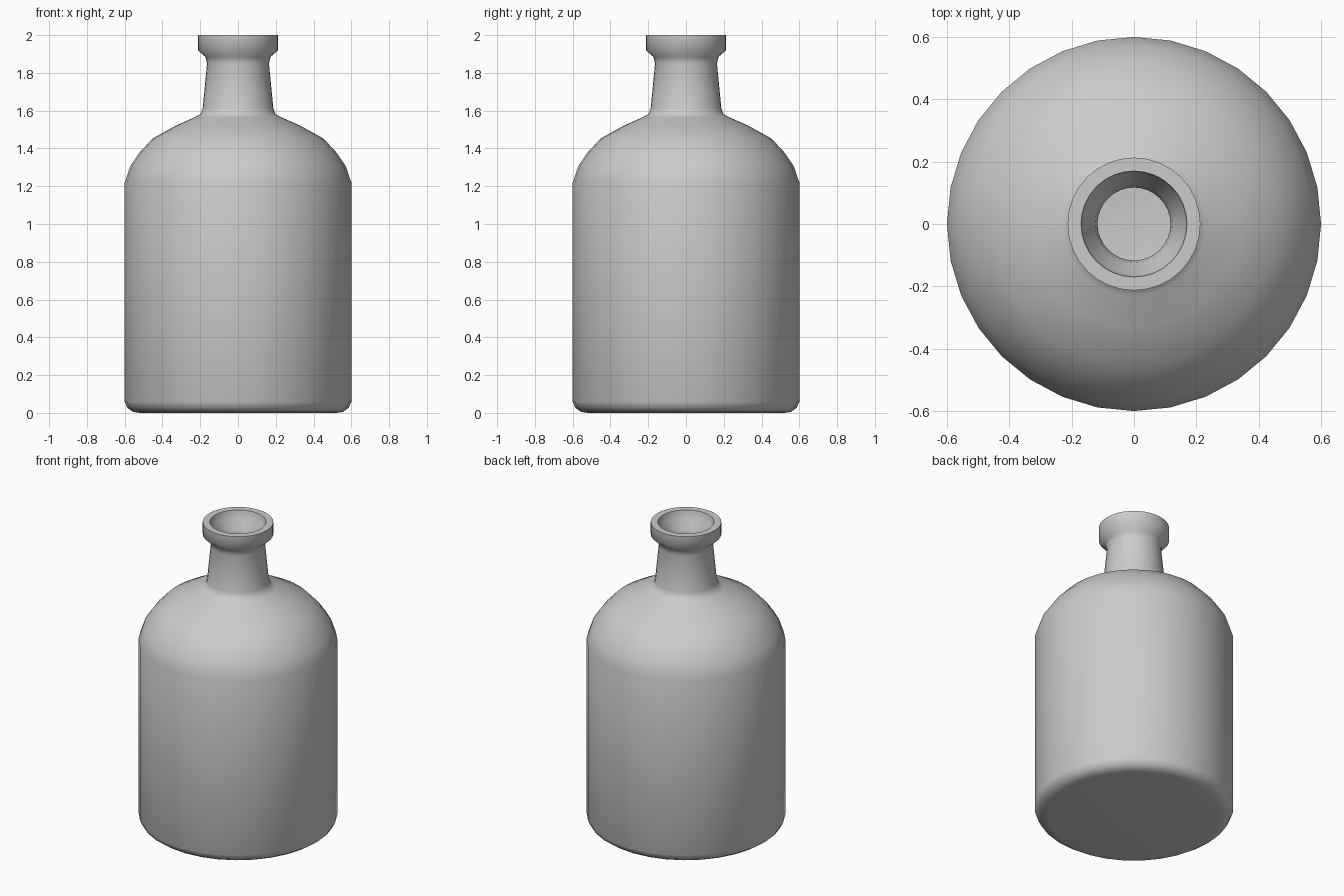
import bpy, bmesh, math

cube = bpy.data.objects.get("Cube")
if cube:
    bpy.data.objects.remove(cube)

SIDES = 32

glass = bpy.data.materials.new("light grey")
glass.use_nodes = True
grey = (0.6, 0.6, 0.6, 1)
glass.diffuse_color = grey
glass.node_tree.nodes["Principled BSDF"].inputs["Base Color"].default_value = grey

# Outer wall, from base to lip: (radius, height)
outer = [(0.52, 0), (0.555, 0.005), (0.585, 0.026), (0.6, 0.058),
         (0.6, 1.22), (0.57, 1.307), (0.52, 1.38), (0.452, 1.453),
         (0.33, 1.52), (0.23, 1.565), (0.198, 1.582), (0.187, 1.614),
         (0.164, 1.85), (0.172, 1.885), (0.213, 1.92), (0.213, 2.0)]
# Inner wall, from rim down through the funnel mouth to the floor
inner = [(0.17, 2.0), (0.163, 1.95), (0.125, 1.90), (0.117, 1.85), (0.14, 1.59),
         (0.17, 1.545), (0.31, 1.475), (0.42, 1.415), (0.48, 1.35),
         (0.525, 1.285), (0.55, 1.21), (0.55, 0.07), (0.52, 0.05)]


def lathe(name, profile):
    """Revolve a profile around z and cap both ends."""
    bm = bmesh.new()
    rings = []
    for r, z in profile:
        angles = [2 * math.pi * i / SIDES for i in range(SIDES)]
        rings.append([bm.verts.new((r * math.cos(a), r * math.sin(a), z)) for a in angles])
    for low, high in zip(rings, rings[1:]):
        for i in range(SIDES):
            j = (i + 1) % SIDES
            bm.faces.new((low[i], low[j], high[j], high[i]))
    bm.faces.new(rings[0][::-1])
    bm.faces.new(rings[-1])
    mesh = bpy.data.meshes.new(name)
    bm.to_mesh(mesh)
    bm.free()
    mesh.materials.append(glass)
    obj = bpy.data.objects.new(name, mesh)
    bpy.context.collection.objects.link(obj)
    return obj


# Hollow bottle
bottle = lathe("bottle", outer + inner)
bpy.ops.object.select_all(action="DESELECT")
bottle.select_set(True)
bpy.context.view_layer.objects.active = bottle
bpy.ops.object.shade_smooth_by_angle(angle=math.radians(60))
